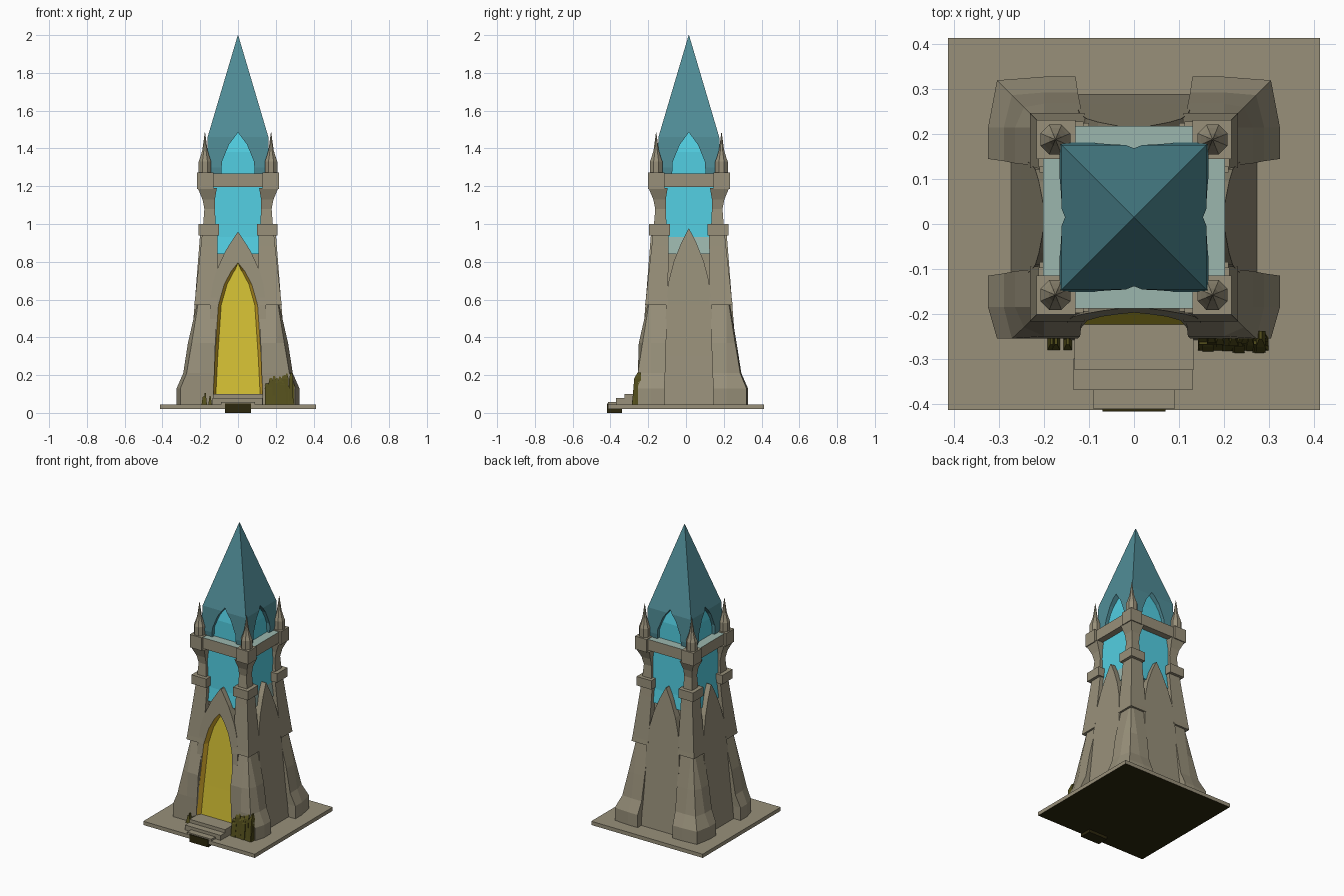
import bpy, bmesh, math, random
from mathutils import Matrix

if "Cube" in bpy.data.objects:
    bpy.data.objects.remove(bpy.data.objects["Cube"])

random.seed(4)
YC = 0.015  # the tower sits slightly behind the plate centre


def mat(name, r, g, b):
    m = bpy.data.materials.new(name)
    m.diffuse_color = (r, g, b, 1)
    m.use_nodes = True
    m.node_tree.nodes["Principled BSDF"].inputs["Base Color"].default_value = m.diffuse_color
    return m


STONE = mat("stone", 0.315, 0.28, 0.195)
ROOF = mat("teal_roof", 0.08, 0.265, 0.31)
GLASS = mat("cyan_glass", 0.085, 0.62, 0.76)
YELLOW = mat("yellow_door", 0.66, 0.53, 0.035)
ORANGE = mat("orange_jamb", 0.66, 0.40, 0.025)
PALE = mat("pale_teal_ledge", 0.33, 0.47, 0.42)
MOSS = mat("dark_moss", 0.09, 0.08, 0.012)
DARK = mat("dark_earth", 0.025, 0.02, 0.004)


def loft(name, rings, mats, rule=None, turn=0, yc=YC):
    """Skin a stack of equal-length rings, cap both ends, colour faces by rule."""
    bm = bmesh.new()
    rows = [[bm.verts.new(p) for p in ring] for ring in rings]
    n = len(rows[0])
    for a, b in zip(rows, rows[1:]):
        for i in range(n):
            j = (i + 1) % n
            bm.faces.new((a[i], a[j], b[j], b[i]))
    bm.faces.new(rows[0])
    bm.faces.new(rows[-1])
    bmesh.ops.recalc_face_normals(bm, faces=bm.faces)
    bm.normal_update()
    if rule:
        for f in bm.faces:
            f.material_index = 1 if rule(f) else 0
    bm.transform(Matrix.Rotation(turn, 4, 'Z'))
    me = bpy.data.meshes.new(name)
    bm.to_mesh(me)
    bm.free()
    for m in mats:
        me.materials.append(m)
    ob = bpy.data.objects.new(name, me)
    ob.location.y = yc
    bpy.context.collection.objects.link(ob)
    return ob


def rect(x0, x1, y0, y1, z):
    return [(x0, y0, z), (x1, y0, z), (x1, y1, z), (x0, y1, z)]


def square(h, z):
    return rect(-h, h, -h, h, z)


def box(name, x0, x1, y0, y1, z0, z1, m):
    return loft(name, [rect(x0, x1, y0, y1, z) for z in (z0, z1)], [m], yc=0)


def wall_depth(z):
    """Distance of the leaning wall face from the tower axis."""
    pts = [(0.03, 0.275), (0.3, 0.252), (0.57, 0.23), (0.98, 0.198)]
    for (z0, d0), (z1, d1) in zip(pts, pts[1:]):
        if z <= z1:
            return d0 + (d1 - d0) * (z - z0) / (z1 - z0)
    return pts[-1][1]


# Ground plate, steps and the dark earth under them
loft("ground_plate", [square(0.414, 0.02), square(0.414, 0.045)], [STONE, DARK],
     lambda f: f.normal.z < -0.9, yc=0)
box("upper_step", -0.132, 0.132, -0.325, -0.17, 0.04, 0.1, STONE)
box("middle_step", -0.135, 0.13, -0.37, -0.3, 0.04, 0.078, STONE)
box("lower_step", -0.09, 0.09, -0.412, -0.35, 0.04, 0.058, STONE)
box("earth_under_steps", -0.07, 0.07, -0.417, -0.34, 0.0, 0.05, DARK)

# Core body, kept behind the door, with a glass shoulder
loft("core_body", [square(0.19, 0.04), square(0.185, 0.57), square(0.166, 0.8), square(0.164, 0.87)],
     [STONE])

# Pointed leaning wall panels on the right, back and left
for side, k in (("right", 1), ("back", 2), ("left", 3)):
    rows = [(0.04, 0.14), (0.3, 0.13), (0.57, 0.12), (0.7, 0.106), (0.8, 0.08),
            (0.9, 0.04), (0.975, 0.002)]
    loft(side + "_wall_panel",
         [rect(-w, w, -wall_depth(z), -0.1, z) for z, w in rows], [STONE],
         turn=k * math.pi / 2)

# Front arch surround with splayed orange jambs, and the yellow door
arch = [(0.04, 0.132, 0.155), (0.1, 0.132, 0.155), (0.3, 0.122, 0.152), (0.57, 0.104, 0.148),
        (0.68, 0.073, 0.135), (0.75, 0.036, 0.115), (0.795, 0, 0.095),
        (0.86, 0, 0.065), (0.955, 0, 0.004)]
for side, s in (("left", -1), ("right", 1)):
    rings = []
    for z, wi, wo in arch:
        d, back = wall_depth(z), max(wi - 0.018, 0)
        rings.append([(s * wi, -d, z), (s * wo, -d, z), (s * wo, -0.1, z),
                      (s * back, -0.1, z), (s * back, -d + 0.036, z)])
    loft(side + "_door_surround", rings, [STONE, ORANGE],
         lambda f: f.normal.y < -0.1 and f.normal.x * s < -0.3)
loft("door", [rect(-wi, wi, -wall_depth(z) + 0.03, -0.1, z) for z, wi, wo in arch[1:7]], [YELLOW])

# Corner buttresses, collars, pillars and pinnacles
foot = [(0.04, 0.325, 0.13, 0.305), (0.13, 0.325, 0.13, 0.305), (0.21, 0.29, 0.125, 0.272),
        (0.37, 0.265, 0.12, 0.245), (0.575, 0.218, 0.115, 0.212)]
shaft = [(0.57, 0.11, 0.232), (0.6, 0.11, 0.228), (0.88, 0.108, 0.197), (0.95, 0.108, 0.19)]
collar = [(0.94, 0.1, 0.21), (1.0, 0.1, 0.21)]
pillar = [(0.99, 0.118, 0.185), (1.08, 0.122, 0.178), (1.13, 0.122, 0.188), (1.19, 0.112, 0.213)]
block = [(1.185, 0.13, 0.217), (1.272, 0.13, 0.217)]
for sx in (-1, 1):
    for sy in (-1, 1):
        tag = ("front" if sy < 0 else "back") + ("_left" if sx < 0 else "_right")
        rings = []
        for z, r, a, m in foot:
            # the front feet reach out less than the back ones
            ry = min(r, 0.27) if sy < 0 else r - 0.012 * (z < 0.5)
            p = [(a, a), (r, a), (r, 0.2), (min(m, r), min(m, ry)), (0.2, ry), (a, ry)]
            rings.append([(sx * x, sy * y, z) for x, y in p])
        loft(tag + "_buttress_foot", rings, [STONE])
        for part, rows in (("buttress", shaft), ("collar", collar), ("pillar", pillar), ("block", block)):
            loft(tag + "_" + part, [rect(sx * a, sx * r, sy * a, sy * r, z) for z, a, r in rows], [STONE])
        spire = [(1.265, 0.036), (1.33, 0.036), (1.35, 0.028), (1.39, 0.015), (1.485, 0.001)]
        loft(tag + "_pinnacle",
             [[(sx * 0.175 + h * math.cos(i * math.pi / 4 + 0.39), sy * 0.173 + h * math.sin(i * math.pi / 4 + 0.39), z)
               for i in range(8)] for z, h in spire], [STONE])

# Stone band with a pale top ledge, joining the four pillars
for k, side in enumerate(("front", "right", "back", "left")):
    loft(side + "_band", [rect(-0.15, 0.15, -0.203, -0.14, z) for z in (1.195, 1.268)],
         [STONE, PALE], lambda f: f.normal.z > 0.9, turn=k * math.pi / 2)

# Glass lantern, lower storey with a pale right-hand sill, and upper storey
loft("lower_glass", [square(0.178, 0.84), square(0.166, 0.93), square(0.16, 1.2)], [GLASS, PALE],
     lambda f: f.normal.x > 0.7 and f.calc_center_median().z < 0.92)
loft("upper_glass", [square(0.142, 1.19), square(0.142, 1.38), square(0.12, 1.5)], [GLASS])

# Spire roof with pointed window openings cut through both ways
roof = loft("spire_roof", [square(0.16, 1.255), square(0.166, 1.3), square(0.161, 1.46), square(0.001, 2.0)], [ROOF])
opening = [(-0.092, 1.2), (0.092, 1.2), (0.085, 1.33), (0.048, 1.42), (0, 1.485), (-0.048, 1.42), (-0.085, 1.33)]
for k in (0, 1):
    cutter = loft("window_cutter", [[(x, y, z) for x, z in opening] for y in (-0.3, 0.3)], [ROOF],
                  turn=k * math.pi / 2)
    cutter.hide_render = True
    bpy.context.view_layer.objects.active = roof
    mod = roof.modifiers.new("opening", 'BOOLEAN')
    mod.operation, mod.solver, mod.object = 'DIFFERENCE', 'EXACT', cutter
    bpy.ops.object.modifier_apply(modifier=mod.name)
    bpy.data.objects.remove(cutter)

# Moss: a solid mat with ragged blades on the front right foot, a small clump on the left
loft("moss_mat", [rect(0.145, 0.3, -0.283, -0.24, 0.04), rect(0.145, 0.28, -0.268, -0.225, 0.14)], [MOSS], yc=0)
for i in range(30):
    x = 0.15 + 0.14 * (i + random.random()) / 30
    h = random.uniform(0.14, 0.215)
    y, w = random.uniform(-0.27, -0.255), random.uniform(0.008, 0.013)
    loft("moss_blade", [rect(x - w, x + w, y - 0.018, y + 0.03, 0.04),
                        rect(x - w, x + w, y - 0.006, y + 0.03, h * 0.85),
                        rect(x - 0.003, x + 0.003, y + 0.012, y + 0.03, h)], [MOSS], yc=0)
for i in range(6):
    x = random.uniform(-0.185, -0.14)
    h = random.uniform(0.07, 0.11)
    loft("small_moss_blade", [rect(x - 0.01, x + 0.01, -0.282, -0.24, 0.04),
                              rect(x - 0.003, x + 0.003, -0.268, -0.25, h)], [MOSS], yc=0)
